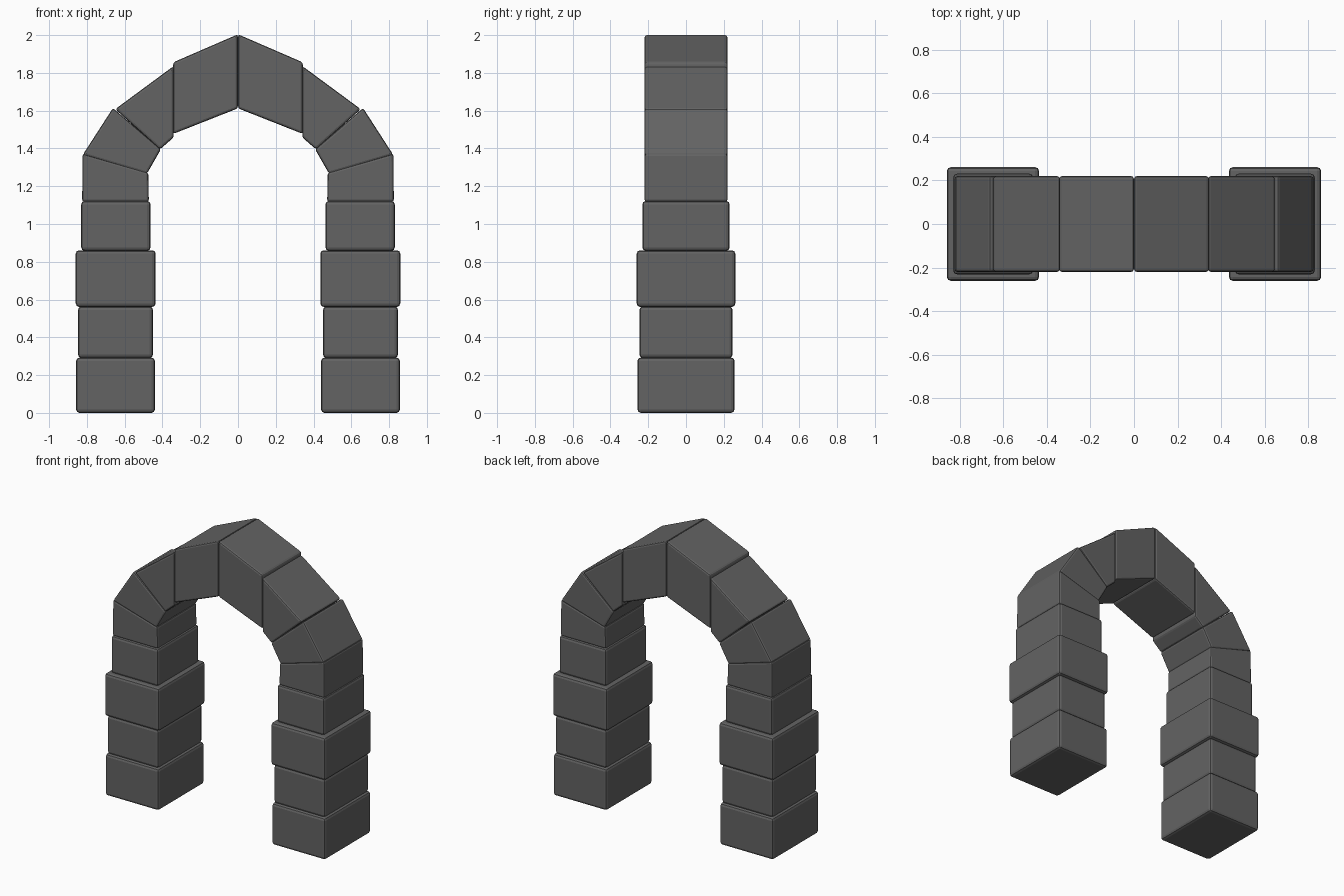
import bpy, bmesh

if "Cube" in bpy.data.objects:
    bpy.data.objects.remove(bpy.data.objects["Cube"])

dark = bpy.data.materials.new("dark_stone")
dark.diffuse_color = (0.125, 0.125, 0.125, 1)
dark.use_nodes = True
dark.node_tree.nodes["Principled BSDF"].inputs["Base Color"].default_value = dark.diffuse_color


def stone(name, profile, half_depth, bevel):
    """Extrude an x-z outline along y, with softened edges."""
    bm = bmesh.new()
    front = [bm.verts.new((x, -half_depth, z)) for x, z in profile]
    face = bm.faces.new(front)
    ext = bmesh.ops.extrude_face_region(bm, geom=[face])
    moved = [g for g in ext["geom"] if isinstance(g, bmesh.types.BMVert)]
    bmesh.ops.translate(bm, verts=moved, vec=(0, 2 * half_depth, 0))
    bmesh.ops.recalc_face_normals(bm, faces=bm.faces[:])
    mesh = bpy.data.meshes.new(name)
    bm.to_mesh(mesh)
    bm.free()
    mesh.materials.append(dark)
    obj = bpy.data.objects.new(name, mesh)
    bpy.context.collection.objects.link(obj)
    mod = obj.modifiers.new("soft_edges", "BEVEL")
    mod.width = bevel
    mod.segments = 2
    mod.limit_method = "ANGLE"


# Pillar blocks: inner x, outer x, bottom z, top z, half depth
pillar = [
    (0.440, 0.857, 0.0, 0.293, 0.257),
    (0.450, 0.847, 0.291, 0.563, 0.247),
    (0.436, 0.859, 0.561, 0.861, 0.261),
    (0.463, 0.830, 0.858, 1.122, 0.231),
]
# Arch stones: inner bottom, outer bottom, outer top, inner top
arch = [
    ("springer_stone", [(0.472, 1.118), (0.825, 1.118), (0.823, 1.372), (0.475, 1.272)]),
    ("haunch_stone", [(0.482, 1.266), (0.822, 1.366), (0.662, 1.614), (0.408, 1.396)]),
    ("shoulder_stone", [(0.413, 1.395), (0.650, 1.608), (0.341, 1.836), (0.341, 1.458)]),
    ("crown_stone", [(0.343, 1.477), (0.343, 1.856), (0.001, 2.004), (0.001, 1.612)]),
]

for side, s in (("right", 1), ("left", -1)):
    for i, (x0, x1, z0, z1, d) in enumerate(pillar):
        stone(f"{side}_pillar_block_{i + 1}",
              [(s * x0, z0), (s * x1, z0), (s * x1, z1), (s * x0, z1)], d, 0.018)
    for name, pts in arch:
        stone(f"{side}_{name}", [(s * x, z) for x, z in pts], 0.22, 0.012)
